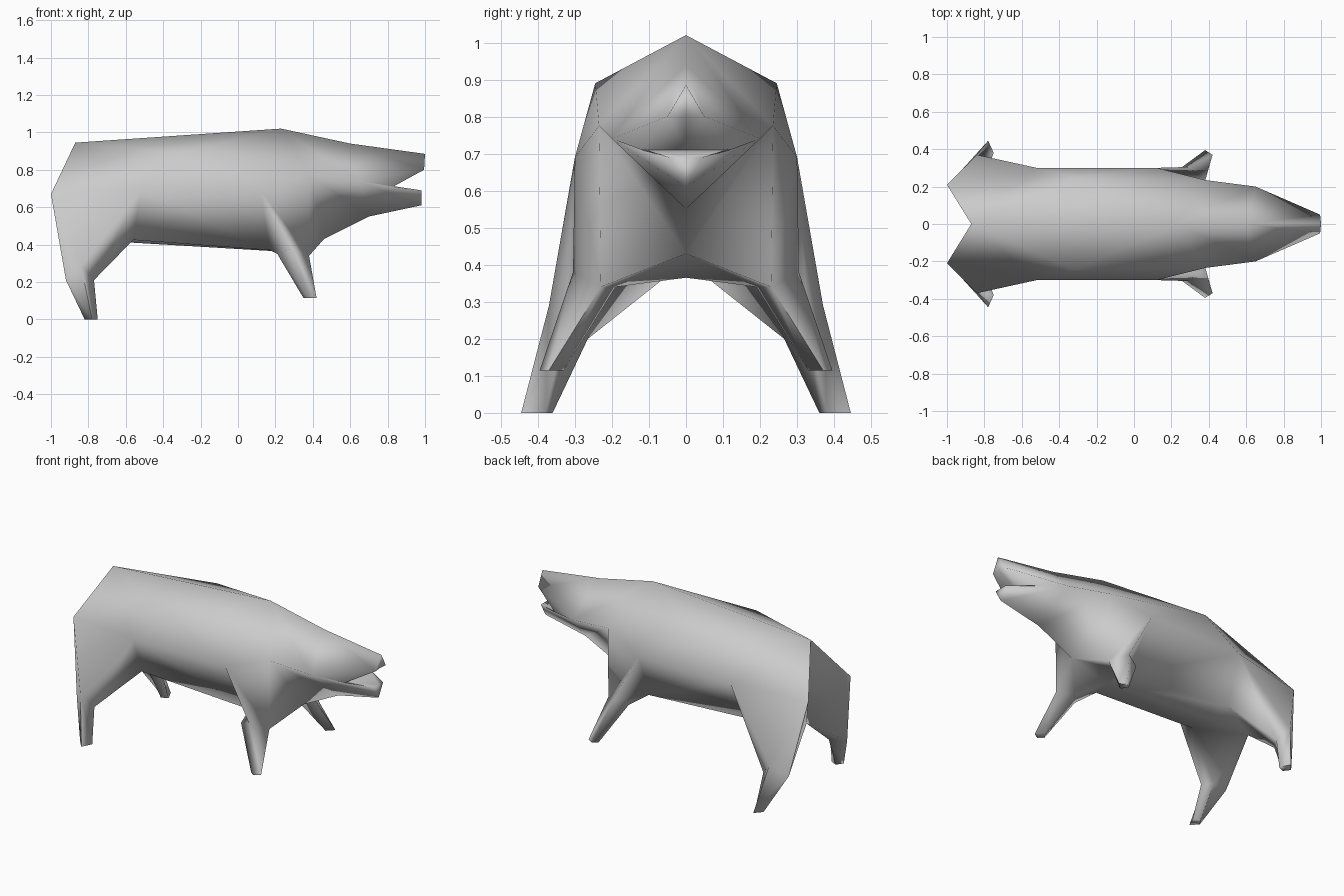
import bpy
import bmesh
import math

default = bpy.data.objects.get("Cube")
if default:
    bpy.data.objects.remove(default, do_unlink=True)

skin = bpy.data.materials.new("plain_grey")
skin.use_nodes = True
grey = (0.6, 0.6, 0.6, 1)
skin.diffuse_color = grey
skin.node_tree.nodes["Principled BSDF"].inputs["Base Color"].default_value = grey

bm = bmesh.new()


def points(*coords):
    return [bm.verts.new(c) for c in coords]


def face(*verts):
    return bm.faces.new(verts)


def strip(first, second):
    """Join two open rows of points with quads."""
    for i in range(len(first) - 1):
        face(first[i], second[i], second[i + 1], first[i + 1])


def tube(first, second):
    """Join two closed rings of points with quads."""
    strip(first + first[:1], second + second[:1])


# Spine, from the rump to the tip of the snout
rump, withers, brow, nose = points((-.87, 0, .945), (.23, 0, 1.02), (.6, 0, .94), (1, 0, .885))

# Underside centre line, from the crotch to the chin
crotch, groin, belly, breast, gullet, chin = points(
    (-.84, 0, .41), (-.56, 0, .41), (.19, 0, .365), (.46, 0, .43), (.7, 0, .55), (.98, 0, .61))

# Flank, from the haunch to the cheek
haunch, hip, back, shoulder, neck, cheek = points(
    (-1, .21, .67), (-.52, .3, .69), (-.32, .245, .89), (.12, .3, .69), (.38, .235, .775), (.65, .2, .74))
belly_rear, belly_front = points((-.56, .16, .425), (.17, .13, .37))

# Torso skin
face(rump, haunch, crotch)
face(rump, hip, haunch)
face(rump, back, hip)
face(rump, withers, back)
face(back, withers, neck)
face(back, neck, shoulder)
face(back, shoulder, hip)
face(crotch, belly_rear, groin)
strip([hip, belly_rear, groin], [shoulder, belly_front, belly])
strip([withers, neck, breast], [brow, cheek, gullet])

# Hind leg: thigh, ankle and foot
thigh = [haunch, hip, belly_rear, crotch]
ankle = points((-.92, .29, .21), (-.84, .37, .29), (-.77, .33, .21), (-.81, .265, .2))
hind_foot = points((-.82, .4, 0), (-.78, .445, 0), (-.75, .38, 0), (-.79, .36, 0))
tube(thigh, ankle)
tube(ankle, hind_foot)
face(*hind_foot)

# Front leg: upper arm, knee and foot
knee = points((.21, .27, .35), (.29, .305, .38), (.38, .23, .34), (.27, .19, .34))
front_foot = points((.35, .37, .115), (.38, .395, .115), (.42, .37, .115), (.38, .33, .115))
strip([belly_front, shoulder, neck], knee[:3])
face(neck, breast, knee[2])
face(breast, knee[3], knee[2])
face(breast, belly, knee[3])
face(belly, belly_front, knee[0], knee[3])
tube(knee, front_foot)
face(*front_foot)

# Snout with an open mouth
corner, throat = points((.83, .12, .71), (.83, 0, .71))
lip, palate = points((.995, .05, .8), (.99, 0, .8))
jaw, tongue = points((.98, .045, .69), (.98, 0, .69))
face(brow, cheek, lip, nose)
face(cheek, corner, lip)
face(cheek, jaw, corner)
face(cheek, gullet, chin, jaw)
face(nose, lip, palate)
face(lip, corner, throat, palate)
face(corner, jaw, tongue, throat)
face(jaw, chin, tongue)

# Mirror across the spine and weld the seam
bmesh.ops.mirror(bm, geom=bm.verts[:] + bm.edges[:] + bm.faces[:], axis='Y', merge_dist=.001)
bmesh.ops.remove_doubles(bm, verts=bm.verts[:], dist=.001)
bmesh.ops.recalc_face_normals(bm, faces=bm.faces[:])

mesh = bpy.data.meshes.new("animal_body")
bm.to_mesh(mesh)
bm.free()
mesh.materials.append(skin)
body = bpy.data.objects.new("animal_body", mesh)
bpy.context.collection.objects.link(body)

# Smooth skin, sharp only at the tightest edges
for other in bpy.context.selected_objects:
    other.select_set(False)
body.select_set(True)
bpy.context.view_layer.objects.active = body
bpy.ops.object.shade_smooth_by_angle(angle=math.radians(100))
